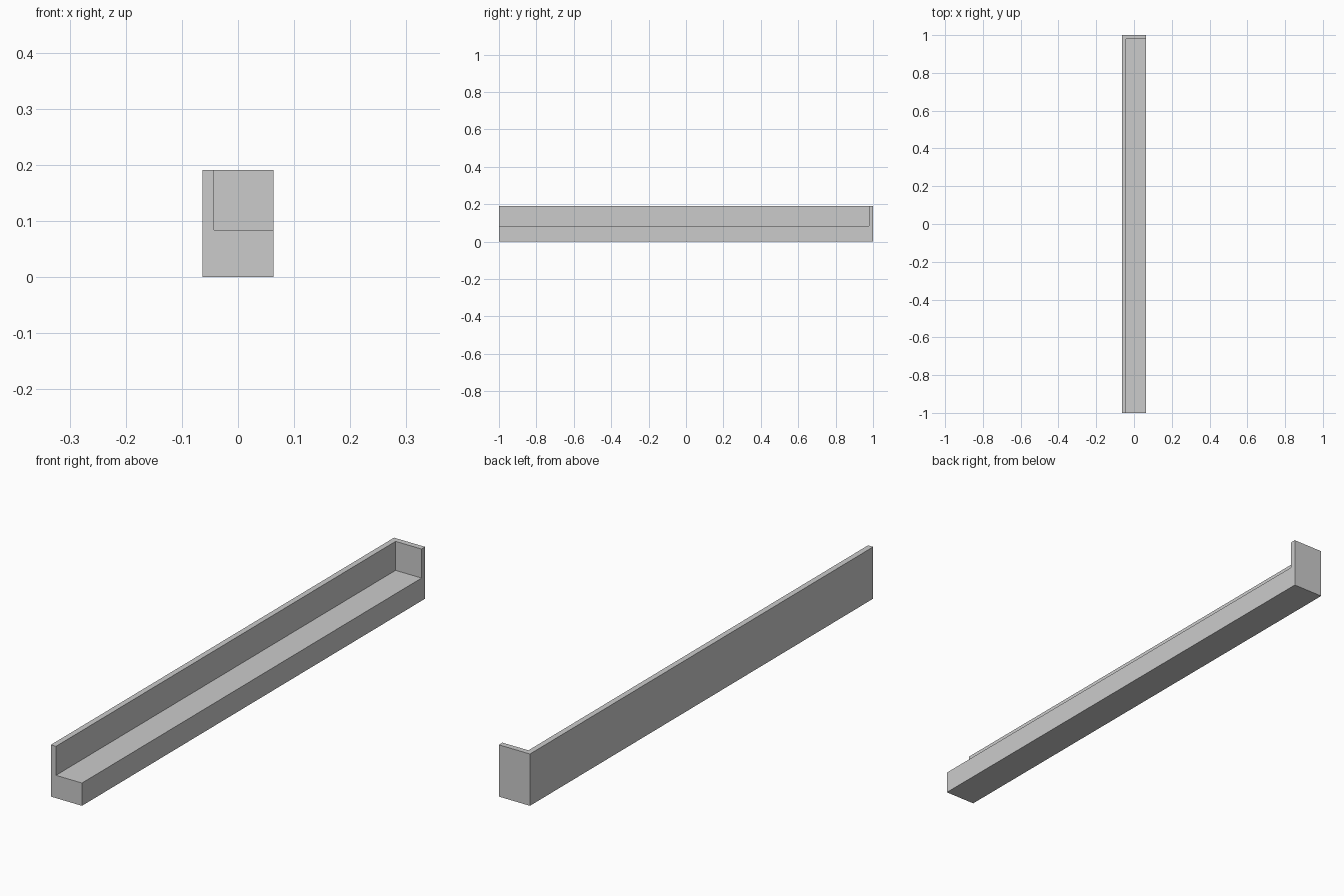
import bpy

if "Cube" in bpy.data.objects:
    bpy.data.objects.remove(bpy.data.objects["Cube"])

HALF_W, HALF_L, HEIGHT = 0.0635, 1.0, 0.191
LEDGE_Z, WALL = 0.084, 0.021


def box(name, lo, hi):
    """Axis-aligned box between two corners."""
    centre = [(a + b) / 2 for a, b in zip(lo, hi)]
    bpy.ops.mesh.primitive_cube_add(size=1, location=centre)
    obj = bpy.context.object
    obj.name = name
    obj.scale = [b - a for a, b in zip(lo, hi)]
    bpy.ops.object.transform_apply(location=True, rotation=False, scale=True)
    return obj


# Long block with a wall on the left side and the back end
ledge = box("walled_ledge", (-HALF_W, -HALF_L, 0), (HALF_W, HALF_L, HEIGHT))

# Recess open to the top, right and front
cutter = box("recess_cutter", (-HALF_W + WALL, -HALF_L - 0.1, LEDGE_Z),
             (HALF_W + 0.1, HALF_L - WALL, HEIGHT + 0.1))
cutter.hide_render = True

cut = ledge.modifiers.new("recess", 'BOOLEAN')
cut.operation = 'DIFFERENCE'
cut.solver = 'EXACT'
cut.object = cutter
bpy.ops.object.select_all(action='DESELECT')
ledge.select_set(True)
bpy.context.view_layer.objects.active = ledge
bpy.ops.object.modifier_apply(modifier=cut.name)
bpy.data.objects.remove(cutter, do_unlink=True)
